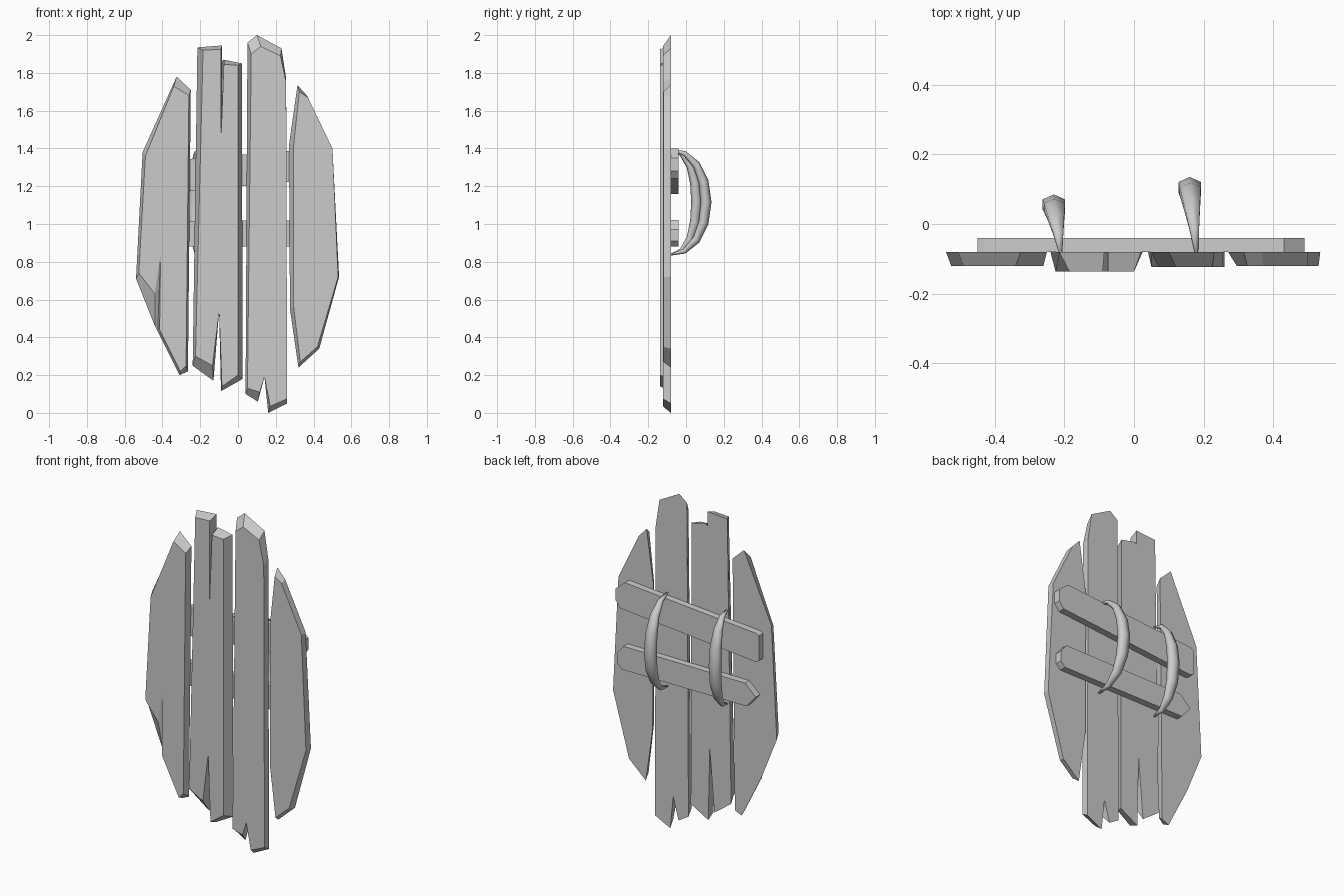
import bpy
import bmesh
import math
from mathutils import Vector

cube = bpy.data.objects.get("Cube")
if cube:
    bpy.data.objects.remove(cube)

# One plain grey for the whole shield
grey = bpy.data.materials.new("plain_grey")
grey.use_nodes = True
grey.diffuse_color = (0.6, 0.6, 0.6, 1)
grey.node_tree.nodes["Principled BSDF"].inputs["Base Color"].default_value = grey.diffuse_color

BACK = -0.08  # shared plane between the planks and the crossbars


def finish(name, bm):
    """Turn a bmesh into a named, coloured object."""
    bmesh.ops.recalc_face_normals(bm, faces=bm.faces)
    mesh = bpy.data.meshes.new(name)
    bm.to_mesh(mesh)
    bm.free()
    mesh.materials.append(grey)
    obj = bpy.data.objects.new(name, mesh)
    bpy.context.collection.objects.link(obj)
    return obj


def loft(name, outline_a, y_a, outline_b, y_b):
    """Join two matching x-z outlines into a board with sloped edges."""
    bm = bmesh.new()
    a = [bm.verts.new((x, y_a, z)) for x, z in outline_a]
    b = [bm.verts.new((x, y_b, z)) for x, z in outline_b]
    bm.faces.new(a)
    bm.faces.new(b)
    for i in range(len(a)):
        j = (i + 1) % len(a)
        bm.faces.new((a[i], a[j], b[j], b[i]))
    return finish(name, bm)


# Outer plank on the right, with a split in its lower edge
loft("right_outer_plank",
     [(-.34, 1.73), (-.26, 1.68), (-.275, .25), (-.305, .22), (-.415, .44),
      (-.41, .84), (-.44, .63), (-.525, .74), (-.49, 1.36)], -0.12,
     [(-.325, 1.78), (-.25, 1.71), (-.265, .22), (-.31, .2), (-.42, .42),
      (-.425, .43), (-.44, .46), (-.54, .71), (-.505, 1.38)], BACK)

# Inner plank on the right, cracked at the top and split at the bottom
loft("right_inner_plank",
     [(-.185, 1.92), (-.09, 1.925), (-.09, 1.45), (-.075, 1.845), (0, 1.84),
      (0, .2), (-.085, .14), (-.1, .54), (-.135, .25), (-.225, .3)], -0.137,
     [(-.215, 1.935), (-.085, 1.945), (-.085, 1.86), (-.075, 1.87), (.02, 1.85),
      (.025, .18), (-.09, .115), (-.1, .54), (-.13, .17), (-.24, .25)], BACK)

# Inner plank on the left, the longest one
loft("left_inner_plank",
     [(.07, 1.9), (.12, 1.94), (.225, 1.89), (.255, 1.75), (.26, .075),
      (.17, .035), (.14, .19), (.115, .11), (.05, .13)], -0.123,
     [(.05, 1.96), (.1, 2), (.23, 1.93), (.255, 1.77), (.26, .05),
      (.16, 0), (.14, .19), (.105, .06), (.04, .1)], BACK)

# Outer plank on the left
loft("left_outer_plank",
     [(.325, 1.7), (.37, 1.67), (.5, 1.4), (.53, .72),
      (.42, .35), (.33, .27), (.295, .56), (.295, 1.42)], -0.12,
     [(.315, 1.735), (.365, 1.68), (.5, 1.4), (.535, .72),
      (.43, .34), (.32, .24), (.275, .55), (.27, 1.42)], BACK)

# Crossbars with clipped ends
upper = [(-.45, 1.17), (-.43, 1.16), (.46, 1.24), (.49, 1.28), (.49, 1.35),
         (.43, 1.4), (-.43, 1.33), (-.45, 1.32)]
lower = [(-.37, .88), (.45, .88), (.48, .91), (.48, .97),
         (.44, 1.02), (-.36, 1.015), (-.43, .95)]
loft("upper_crossbar", upper, BACK, upper, -0.04)
loft("lower_crossbar", lower, BACK, lower, -0.04)


def handle(name, x_end, x_mid, reach, z_mid, half_height):
    """Curved grip, fat in the middle and tapering to points in the planks."""
    steps, sides = 8, 6
    bm = bmesh.new()
    rings = []
    for i in range(steps + 1):
        angle = math.pi * (i / steps - 0.5)
        bulge = math.cos(angle)
        out = Vector((0, bulge, math.sin(angle)))
        thick = 0.004 + 0.03 * bulge
        depth = reach - thick - BACK
        centre = Vector((x_end + (x_mid - x_end) * bulge,
                         BACK - 0.01 + (depth + 0.01) * bulge,
                         z_mid + half_height * math.sin(angle)))
        ring = []
        for k in range(sides):
            turn = math.tau * k / sides
            offset = out * math.cos(turn) * thick * 0.85
            offset.x = math.sin(turn) * thick * 1.1
            ring.append(bm.verts.new(centre + offset))
        rings.append(ring)
    for a, b in zip(rings, rings[1:]):
        for k in range(sides):
            n = (k + 1) % sides
            bm.faces.new((a[k], a[n], b[n], b[k]))
    bm.faces.new(rings[0])
    bm.faces.new(rings[-1])
    obj = finish(name, bm)
    for face in obj.data.polygons:
        face.use_smooth = True


handle("left_handle", .18, .16, .14, 1.115, .28)
handle("right_handle", -.21, -.23, .09, 1.115, .28)
